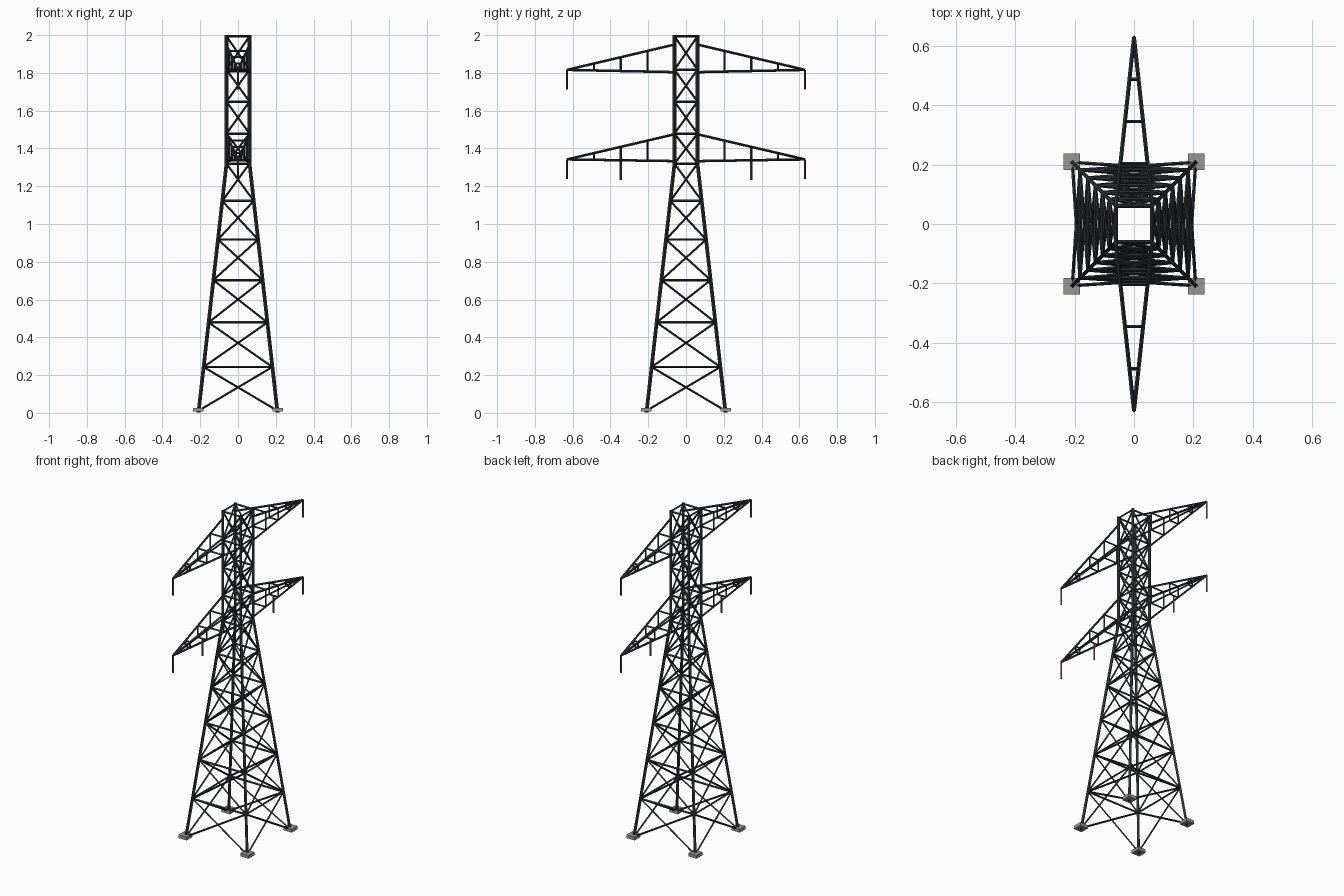
import bpy, bmesh
from mathutils import Vector, Matrix

cube = bpy.data.objects.get("Cube")
if cube:
    bpy.data.objects.remove(cube, do_unlink=True)


def material(name, rgb):
    m = bpy.data.materials.new(name)
    m.use_nodes = True
    m.diffuse_color = (*rgb, 1)
    m.node_tree.nodes["Principled BSDF"].inputs["Base Color"].default_value = (*rgb, 1)
    return m


STEEL = material("dark steel", (0.026, 0.028, 0.033))
CONCRETE = material("concrete", (0.32, 0.315, 0.275))
CERAMIC = material("red brown ceramic", (0.16, 0.05, 0.033))


def add_object(name, bm, mat):
    mesh = bpy.data.meshes.new(name)
    bm.to_mesh(mesh)
    bm.free()
    mesh.materials.append(mat)
    bpy.context.collection.objects.link(bpy.data.objects.new(name, mesh))


def rods(name, segments, width, mat):
    """Square rods set on edge along each (start, end) pair, joined into one object."""
    bm = bmesh.new()
    for a, b in segments:
        a, b = Vector(a), Vector(b)
        turn = Vector((0, 0, 1)).rotation_difference(b - a).to_matrix().to_4x4()
        bmesh.ops.create_cone(bm, cap_ends=True, segments=4, radius1=width / 2,
                              radius2=width / 2, depth=(b - a).length,
                              matrix=Matrix.Translation((a + b) / 2) @ turn)
    add_object(name, bm, mat)


# Tower outline: tapered body below the waist, straight mast above
FOOT, WAIST, TOP = 0.012, 1.32, 1.994
WIDE, NARROW = 0.208, 0.061
LEVELS = [FOOT, 0.243, 0.479, 0.703, 0.918, 1.122, WAIST, 1.479, 1.648, 1.817, TOP]
CORNERS = [(-1, -1), (1, -1), (1, 1), (-1, 1)]


def corner(i, z):
    t = min((z - FOOT) / (WAIST - FOOT), 1)
    r = WIDE + (NARROW - WIDE) * t
    x, y = CORNERS[i % 4]
    return (x * r, y * r, z)


legs, rings, braces = [], [], []
for i in range(4):
    legs.append((corner(i, 0.002), corner(i, WAIST)))
    legs.append((corner(i, WAIST), corner(i, 2.0)))
    for low, high in zip(LEVELS, LEVELS[1:]):
        rings.append((corner(i, high), corner(i + 1, high)))
        braces.append((corner(i, low), corner(i + 1, high)))
        braces.append((corner(i + 1, low), corner(i, high)))
rods("tower_legs", legs, 0.0195, STEEL)
rods("tower_rings", rings, 0.013, STEEL)
rods("tower_cross_braces", braces, 0.011, STEEL)

# Concrete footing pads, with the leg ends just showing underneath
pads = bmesh.new()
for x, y in CORNERS:
    place = Matrix.Translation((x * 0.21, y * 0.21, 0.017))
    bmesh.ops.create_cube(pads, size=1, matrix=place @ Matrix.Diagonal((0.056, 0.056, 0.02, 1)))
add_object("footings", pads, CONCRETE)

# Crossarms: four chords meeting at the tip, tied by rectangular frames
REACH, DROP = 0.63, 0.105


def crossarm(name, side, z_top, z_bottom, z_tip, hanging):
    tip = Vector((0, side * REACH, z_tip))

    def chord(x, z, t):
        return Vector((x * NARROW, side * NARROW, z)).lerp(tip, t)

    chords = [(chord(x, z, 0), tip) for x in (-1, 1) for z in (z_top, z_bottom)]
    frames = []
    for t in (0.25, 0.5, 0.75):
        for x in (-1, 1):
            frames.append((chord(x, z_top, t), chord(x, z_bottom, t)))
        for z in (z_top, z_bottom):
            frames.append((chord(-1, z, t), chord(1, z, t)))
    rods(name + "_chords", chords, 0.0135, STEEL)
    rods(name + "_frames", frames, 0.011, STEEL)
    # Insulators hanging under the arm
    tops = [chord(0, z_bottom, t) for t in hanging]
    rods(name + "_insulators", [(p, p - Vector((0, 0, DROP))) for p in tops], 0.012, CERAMIC)


for label, side in (("front", -1), ("back", 1)):
    crossarm(label + "_upper_arm", side, 1.95, 1.804, 1.816, (1,))
    crossarm(label + "_lower_arm", side, 1.475, 1.333, 1.342, (0.5, 1))
